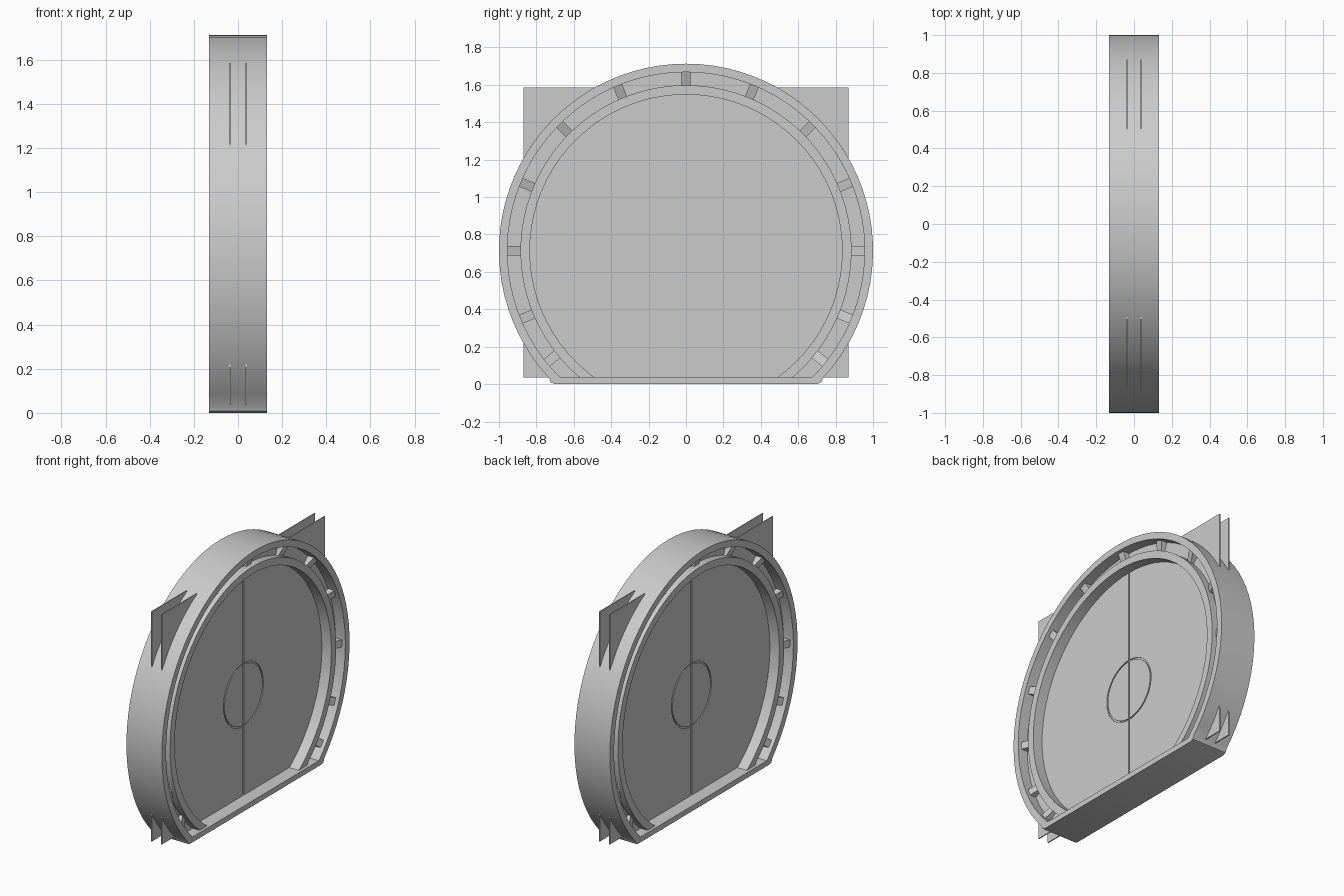
import bpy, bmesh, math
from mathutils import Matrix, Vector

if "Cube" in bpy.data.objects:
    bpy.data.objects.remove(bpy.data.objects["Cube"])

CZ = 0.713      # height of the ring centre
HX = 0.132      # half depth of the frame
FLOOR = 0.036   # top of the threshold


def make_object(name, bm, smooth=False):
    bmesh.ops.recalc_face_normals(bm, faces=bm.faces)
    me = bpy.data.meshes.new(name)
    bm.to_mesh(me)
    bm.free()
    ob = bpy.data.objects.new(name, me)
    bpy.context.collection.objects.link(ob)
    if smooth:
        bpy.ops.object.select_all(action='DESELECT')
        ob.select_set(True)
        bpy.context.view_layer.objects.active = ob
        bpy.ops.object.shade_smooth_by_angle(angle=math.radians(30))
    return ob


def arc(r, zcut, n=64):
    """Circle arc above height zcut, as (y, z) points."""
    a0 = math.asin((zcut - CZ) / r)
    step = (math.pi - 2 * a0) / n
    return [(r * math.cos(a0 + i * step), CZ + r * math.sin(a0 + i * step))
            for i in range(n + 1)]


def flat_bottom(r, zcut, bevel):
    """Arc closed by a flat chord with softened corners."""
    pts = arc(r, zcut + bevel)
    y = pts[0][0]
    b = max(bevel, 0.01)
    for s in (-1, 1):
        c = [(s * (y - 0.25 * b), zcut + 0.3 * bevel), (s * (y - b), zcut)]
        pts += c if s < 0 else c[::-1]
    return pts


def loft(name, sections, closed):
    """Skin a closed run of (x, outline) sections."""
    bm = bmesh.new()
    rows = [[bm.verts.new((x, y, z)) for y, z in pts] for x, pts in sections]
    m = len(rows[0])
    for k in range(len(rows)):
        a, b = rows[k], rows[(k + 1) % len(rows)]
        for i in range(m if closed else m - 1):
            j = (i + 1) % m
            bm.faces.new((a[i], a[j], b[j], b[i]))
    return make_object(name, bm, True)


def prism(name, pts, x0, x1):
    """Extrude a (y, z) outline from x0 to x1."""
    bm = bmesh.new()
    f = bm.faces.new([bm.verts.new((x0, y, z)) for y, z in pts])
    g = bmesh.ops.extrude_face_region(bm, geom=[f])['geom']
    bmesh.ops.translate(bm, vec=(x1 - x0, 0, 0),
                        verts=[v for v in g if isinstance(v, bmesh.types.BMVert)])
    return make_object(name, bm)


# Outer frame with flat threshold
outer = flat_bottom(1.0, 0.0, 0.03)
inner = flat_bottom(0.955, FLOOR, 0.0)
loft("outer_frame", [(-HX, outer), (HX, outer), (HX, inner), (-HX, inner)], True)

# Recessed track and inner ring, one stepped profile (x, radius)
half = [(0.06, 0.955), (0.06, 0.885), (0.112, 0.885), (0.112, 0.835)]
profile = half + [(-x, r) for x, r in reversed(half)]
loft("inner_ring", [(x, arc(r, FLOOR)) for x, r in profile], False)

# Wedge blocks in the track, sloping toward the centre
bm = bmesh.new()
angles = [22.5 * i for i in range(-1, 10)] + [-38.8, 218.8]
for side in (1, -1):
    for deg in angles:
        verts = []
        for t in (-0.025, 0.025):
            for x, r in ((0.055, 0.88), (0.055, 0.96), (0.108, 0.96), (0.078, 0.88)):
                p = Matrix.Rotation(math.radians(deg), 3, 'X') @ Vector((0, r, t))
                verts.append(bm.verts.new((side * x, p.y, p.z + CZ)))
        a, b = verts[:4], verts[4:]
        bm.faces.new(a)
        bm.faces.new(b[::-1])
        for i in range(4):
            j = (i + 1) % 4
            bm.faces.new((a[i], b[i], b[j], a[j]))
make_object("track_blocks", bm)

# Door leaves: thin sheets split by a centre seam and a round groove
GAP, R_OUT, R_IN = 0.006, 0.213, 0.203
TOP, BOTTOM, WIDE = 1.585, 0.036, 0.87


def half_circle(r, s, n=24):
    a0 = math.asin(GAP / r)
    return [(s * r * math.sin(a0 + (math.pi - 2 * a0) * i / n),
             CZ - r * math.cos(a0 + (math.pi - 2 * a0) * i / n))
            for i in range(n + 1)]


for side, face in ((1, "front"), (-1, "back")):
    x0, x1 = side * 0.034, side * 0.041
    for s, hand in ((1, "right"), (-1, "left")):
        leaf = [(s * GAP, TOP), (s * WIDE, TOP), (s * WIDE, BOTTOM), (s * GAP, BOTTOM)]
        prism(f"door_leaf_{face}_{hand}", leaf + half_circle(R_OUT, s), x0, x1)
        prism(f"door_hub_{face}_{hand}", half_circle(R_IN, s), x0, x1)
    # Groove bottoms behind the seam and the hub
    xb = side * 0.028
    prism(f"seam_back_{face}", [(-0.012, BOTTOM), (0.012, BOTTOM),
                                (0.012, TOP - 0.03), (-0.012, TOP - 0.03)], xb, x0)
    disc = [(0.22 * math.cos(i * math.tau / 48), CZ + 0.22 * math.sin(i * math.tau / 48))
            for i in range(48)]
    prism(f"hub_back_{face}", disc, xb, x0)
